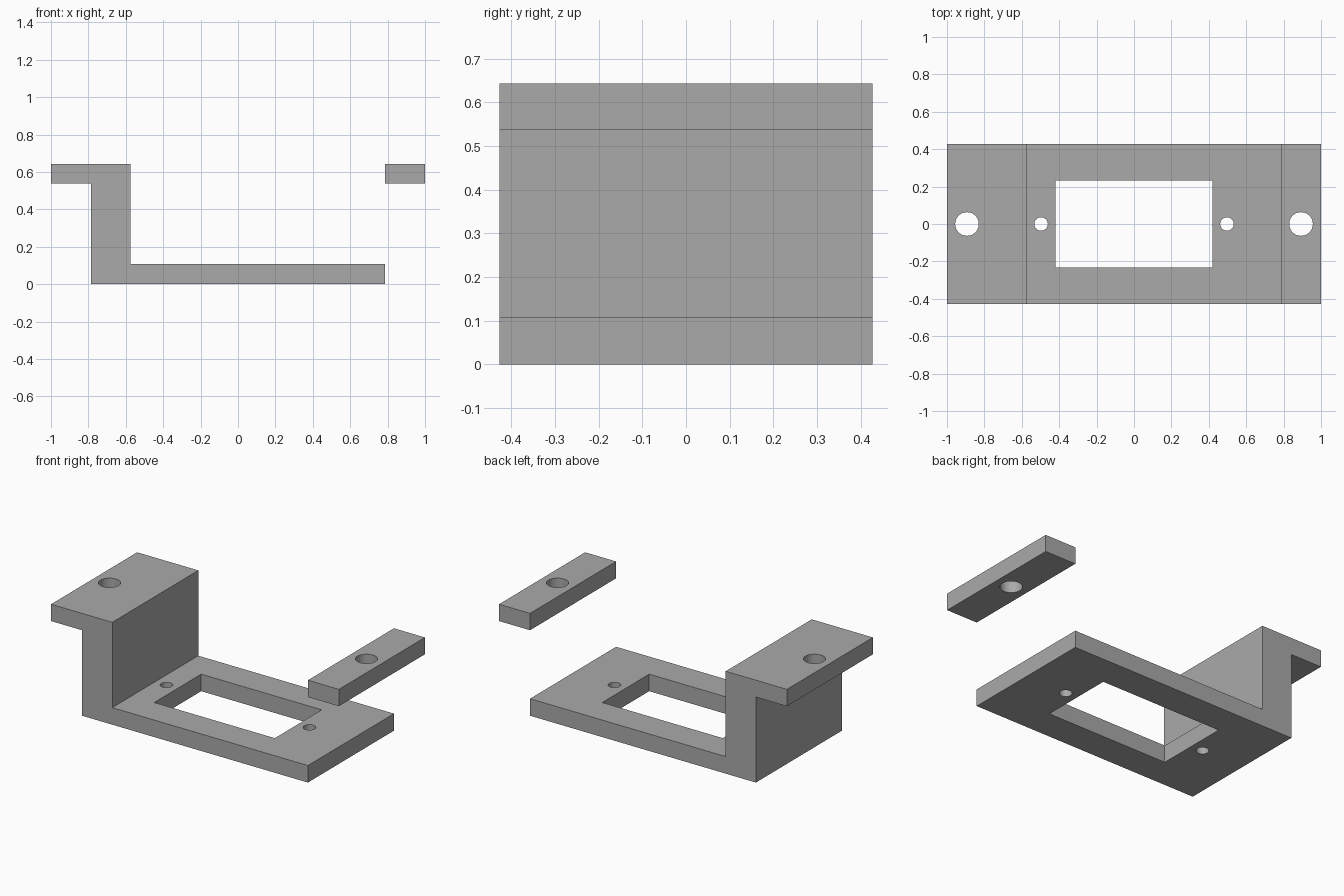
import bpy
import bmesh

if "Cube" in bpy.data.objects:
    bpy.data.objects.remove(bpy.data.objects["Cube"], do_unlink=True)

# Overall dimensions
HALF_DEPTH = 0.427
TOP, LEDGE, PLATE = 0.643, 0.537, 0.107
OUTER, INNER, STEP = 1.0, 0.785, -0.575

grey = bpy.data.materials.new("plain grey")
grey.use_nodes = True
COLOUR = (0.4, 0.4, 0.4, 1)
grey.diffuse_color = COLOUR
grey.node_tree.nodes["Principled BSDF"].inputs["Base Color"].default_value = COLOUR


def extrude_profile(name, profile, half_depth=HALF_DEPTH):
    """Extrude an (x, z) outline along y."""
    bm = bmesh.new()
    face = bm.faces.new([bm.verts.new((x, -half_depth, z)) for x, z in profile])
    solid = bmesh.ops.extrude_face_region(bm, geom=[face])
    verts = [v for v in solid["geom"] if isinstance(v, bmesh.types.BMVert)]
    bmesh.ops.translate(bm, verts=verts, vec=(0, 2 * half_depth, 0))
    bmesh.ops.recalc_face_normals(bm, faces=bm.faces)
    mesh = bpy.data.meshes.new(name)
    bm.to_mesh(mesh)
    bm.free()
    mesh.materials.append(grey)
    obj = bpy.data.objects.new(name, mesh)
    bpy.context.collection.objects.link(obj)
    return obj


def rectangle(x0, x1, z0, z1):
    return [(x0, z0), (x1, z0), (x1, z1), (x0, z1)]


def cut(target, cutter):
    """Subtract the cutter and discard it."""
    cutter.hide_render = True
    mod = target.modifiers.new("cut", "BOOLEAN")
    mod.operation = "DIFFERENCE"
    mod.solver = "EXACT"
    mod.object = cutter
    bpy.ops.object.select_all(action="DESELECT")
    bpy.context.view_layer.objects.active = target
    target.select_set(True)
    bpy.ops.object.modifier_apply(modifier=mod.name)
    bpy.data.objects.remove(cutter, do_unlink=True)


def drill(target, x, z, radius):
    """Drill a round vertical hole on the centre line."""
    bpy.ops.mesh.primitive_cylinder_add(vertices=48, radius=radius, depth=0.3,
                                        location=(x, 0, z))
    cutter = bpy.context.object
    cutter.data.materials.append(grey)
    cut(target, cutter)


# Stepped bracket: base plate, upright wall and outward ledge
bracket = extrude_profile("stepped_bracket", [
    (-INNER, 0), (INNER, 0), (INNER, PLATE), (STEP, PLATE),
    (STEP, TOP), (-OUTER, TOP), (-OUTER, LEDGE), (-INNER, LEDGE)])

# Separate mounting bar
bar = extrude_profile("mounting_bar", rectangle(INNER, OUTER, LEDGE, TOP))

# Window in the base plate
cut(bracket, extrude_profile("window_cutter", rectangle(-0.419, 0.419, -0.1, 0.2), 0.233))

# Small screw holes beside the window, large ones in the ledge and bar
for x in (-0.497, 0.497):
    drill(bracket, x, PLATE / 2, 0.036)
for part, x in ((bracket, -0.893), (bar, 0.893)):
    drill(part, x, (TOP + LEDGE) / 2, 0.063)

# Smooth hole walls, sharp edges elsewhere
for part in (bracket, bar):
    bpy.ops.object.select_all(action="DESELECT")
    bpy.context.view_layer.objects.active = part
    part.select_set(True)
    bpy.ops.object.shade_smooth_by_angle()
